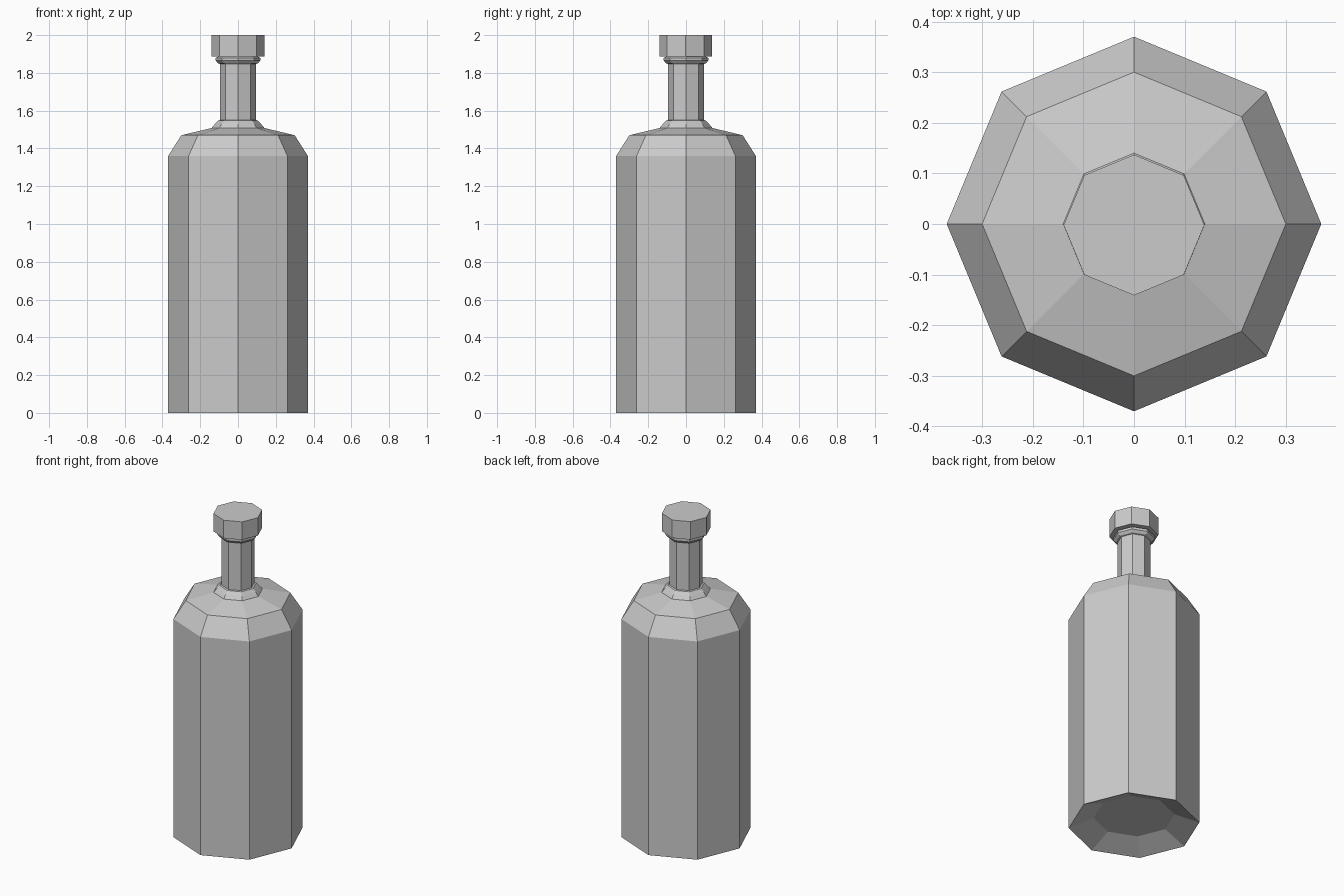
import bpy, math

if "Cube" in bpy.data.objects:
    bpy.data.objects.remove(bpy.data.objects["Cube"])

SIDES = 8


def lathe(name, profile, y=0.0):
    """Closed octagonal solid from (radius, height) points, bottom to top."""
    verts, faces = [], []
    for r, z in profile:
        for i in range(SIDES):
            a = 2 * math.pi * i / SIDES
            verts.append((r * math.cos(a), r * math.sin(a) + y, z))
    for k in range(len(profile) - 1):
        for i in range(SIDES):
            j = (i + 1) % SIDES
            a, b = k * SIDES, (k + 1) * SIDES
            faces.append((a + i, a + j, b + j, b + i))
    top = (len(profile) - 1) * SIDES
    faces.append(tuple(reversed(range(SIDES))))
    faces.append(tuple(range(top, top + SIDES)))
    mesh = bpy.data.meshes.new(name)
    mesh.from_pydata(verts, [], faces)
    obj = bpy.data.objects.new(name, mesh)
    bpy.context.collection.objects.link(obj)
    return obj


# Bottle: hollowed base, body, shoulder, collar, neck and lip
lathe("bottle", [
    (0.23, 0.06), (0.37, 0.0), (0.37, 1.36), (0.30, 1.47),
    (0.14, 1.508), (0.122, 1.53), (0.105, 1.548), (0.094, 1.55),
    (0.094, 1.847), (0.105, 1.85), (0.118, 1.865), (0.118, 1.88), (0.10, 1.889),
])

# Cap
lathe("cap", [(0.139, 1.888), (0.139, 2.0)], y=-0.002)
